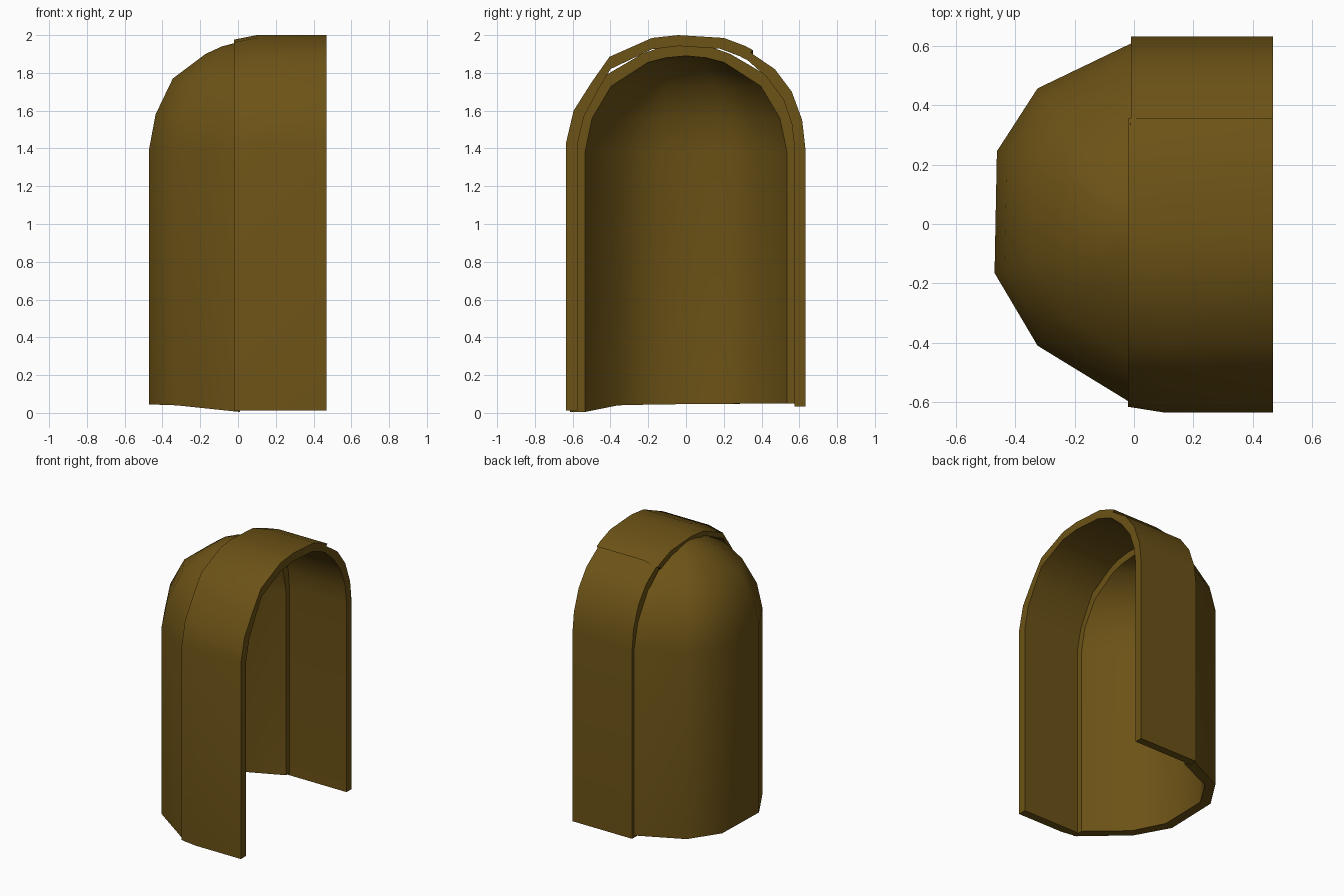
import bpy, bmesh, math

if "Cube" in bpy.data.objects:
    bpy.data.objects.remove(bpy.data.objects["Cube"])

mat = bpy.data.materials.new("bronze_brown")
mat.diffuse_color = (0.15, 0.085, 0.008, 1)
mat.use_nodes = True
mat.node_tree.nodes["Principled BSDF"].inputs["Base Color"].default_value = mat.diffuse_color


def loft(name, loops, cap_end, angle):
    """Skin a stack of equal closed loops into one solid."""
    bm = bmesh.new()
    rows = [[bm.verts.new(p) for p in lp] for lp in loops]
    n = len(rows[0])
    for a, b in zip(rows, rows[1:]):
        for i in range(n):
            j = (i + 1) % n
            bm.faces.new((a[i], a[j], b[j], b[i]))
    for row in [rows[0]] + ([rows[-1]] if cap_end else []):
        for i in range(n // 2 - 1):
            bm.faces.new((row[i], row[i + 1], row[n - 2 - i], row[n - 1 - i]))
    bmesh.ops.remove_doubles(bm, verts=bm.verts, dist=0.0005)
    bmesh.ops.recalc_face_normals(bm, faces=bm.faces)
    me = bpy.data.meshes.new(name)
    bm.to_mesh(me)
    bm.free()
    ob = bpy.data.objects.new(name, me)
    bpy.context.collection.objects.link(ob)
    me.materials.append(mat)
    bpy.ops.object.select_all(action='DESELECT')
    ob.select_set(True)
    bpy.context.view_layer.objects.active = ob
    bpy.ops.object.shade_smooth_by_angle(angle=math.radians(angle))
    return ob


# Front arch: outer and inner U profiles (y, z), with a small step at y = 0.34
outer = [(-.635, .012), (-.635, 1.43), (-.595, 1.6), (-.5, 1.75), (-.405, 1.885),
         (-.18, 1.985), (-.04, 2.0), (.2, 1.985), (.315, 1.942), (.355, 1.92),
         (.335, 1.912), (.47, 1.82), (.56, 1.7), (.615, 1.55), (.632, 1.4), (.632, .035)]
inner = [(-.575, .012), (-.575, 1.42), (-.54, 1.57), (-.465, 1.71), (-.40, 1.82),
         (-.18, 1.925), (-.04, 1.942), (.18, 1.928), (.285, 1.888), (.31, 1.875),
         (.325, 1.868), (.43, 1.775), (.515, 1.66), (.56, 1.53), (.575, 1.4), (.575, .035)]


def arch_loop(x, shrink):
    def fit(p, i):
        y, z = p
        if i > 9:                      # the +y side stays straight
            return (x + (.01 if shrink else 0), y, z)
        k = 1 - shrink
        return (x, y * k if y < 0 else y, z if z < 1 else 1.2 + (z - 1.2) * k)
    return ([fit(p, i) for i, p in enumerate(outer)]
            + [(x + (.01 if shrink and i > 9 else 0), *inner[i])
               for i in reversed(range(len(inner)))])


loft("front_arch", [arch_loop(-.02, .03), arch_loop(.1, 0), arch_loop(.468, 0)], True, 35)

# Rear half-dome: plan outline (x, y), outside and inside
plan_out = [(.01, -.615), (-.325, -.41), (-.47, -.165), (-.462, .245), (-.325, .457), (.01, .618)]
plan_in = [(.01, -.535), (-.28, -.36), (-.4, -.145), (-.395, .215), (-.28, .405), (.01, .535)]
base_z = [.005, .04, .045, .048, .05, .05]

# Scale and heights of each ring: (scale, outer z, inner z)
rings = [(1, 1.40, 1.38), (.93, 1.58, 1.56), (.74, 1.77, 1.73), (.38, 1.90, 1.855),
         (.2, 1.94, 1.88), (0, 1.965, 1.89)]


def dome_loop(s, zo, zi):
    def ring(plan, z):
        return [(.01 + (x - .01) * s, y * s, z) for x, y in plan]
    return ring(plan_out, zo) + ring(plan_in, zi)[::-1]


base = [(x, y, z) for (x, y), z in zip(plan_out, base_z)]
base += [(x, y, z) for (x, y), z in zip(plan_in, base_z)][::-1]
loft("rear_half_dome", [base] + [dome_loop(*r) for r in rings], False, 50)
